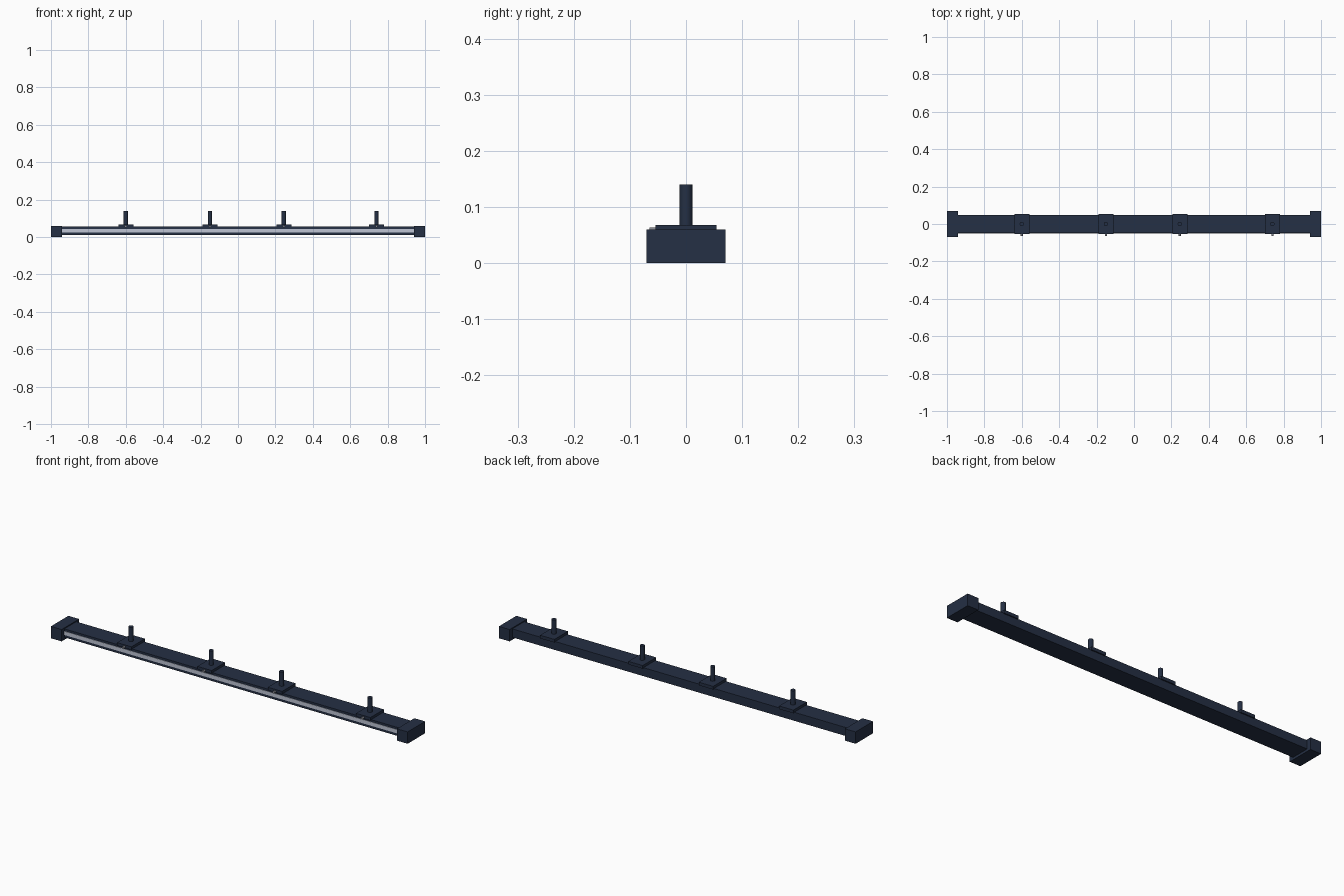
import bpy, math

if "Cube" in bpy.data.objects:
    bpy.data.objects.remove(bpy.data.objects["Cube"])

def mat(name, rgb):
    m = bpy.data.materials.new(name)
    m.diffuse_color = (*rgb, 1)
    m.use_nodes = True
    m.node_tree.nodes["Principled BSDF"].inputs["Base Color"].default_value = m.diffuse_color
    return m

navy = mat("dark_navy", (0.018, 0.029, 0.058))
silver = mat("pale_silver", (0.52, 0.56, 0.66))
steel = mat("steel_grey", (0.25, 0.26, 0.30))

def box(name, x, y, z, m):
    """Box from (min, max) ranges."""
    bpy.ops.mesh.primitive_cube_add(size=1, location=(sum(x) / 2, sum(y) / 2, sum(z) / 2))
    o = bpy.context.object
    o.name = name
    o.scale = (x[1] - x[0], y[1] - y[0], z[1] - z[0])
    bpy.ops.object.transform_apply(location=False, rotation=False, scale=True)
    o.data.materials.append(m)
    return o

def rod(name, loc, r, depth, m, rot=(0, 0, 0), sides=24):
    bpy.ops.mesh.primitive_cylinder_add(vertices=sides, radius=r, depth=depth, location=loc, rotation=rot)
    o = bpy.context.object
    o.name = name
    o.data.materials.append(m)
    bpy.ops.object.shade_smooth_by_angle(angle=math.radians(40))
    return o

# long rail and its front scale strip
box("rail", (-0.96, 0.96), (-0.048, 0.048), (0.012, 0.055), navy)
box("scale_strip", (-0.94, 0.94), (-0.050, -0.047), (0.025, 0.044), silver)

# end feet
for side, s in (("left", -1), ("right", 1)):
    box(side + "_end_foot", sorted((s * 0.94, s * 1.0)), (-0.07, 0.07), (0, 0.06), navy)

# sliding carriers with post and clamp screw
for i, x in enumerate((-0.60, -0.15, 0.245, 0.74), 1):
    box(f"carrier_{i}", (x - 0.04, x + 0.04), (-0.054, 0.054), (0.052, 0.068), navy)
    rod(f"post_{i}", (x, 0, 0.102), 0.0115, 0.076, navy)
    rod(f"clamp_screw_{i}", (x, -0.057, 0.057), 0.006, 0.016, steel, (math.pi / 2, 0, 0), 16)
